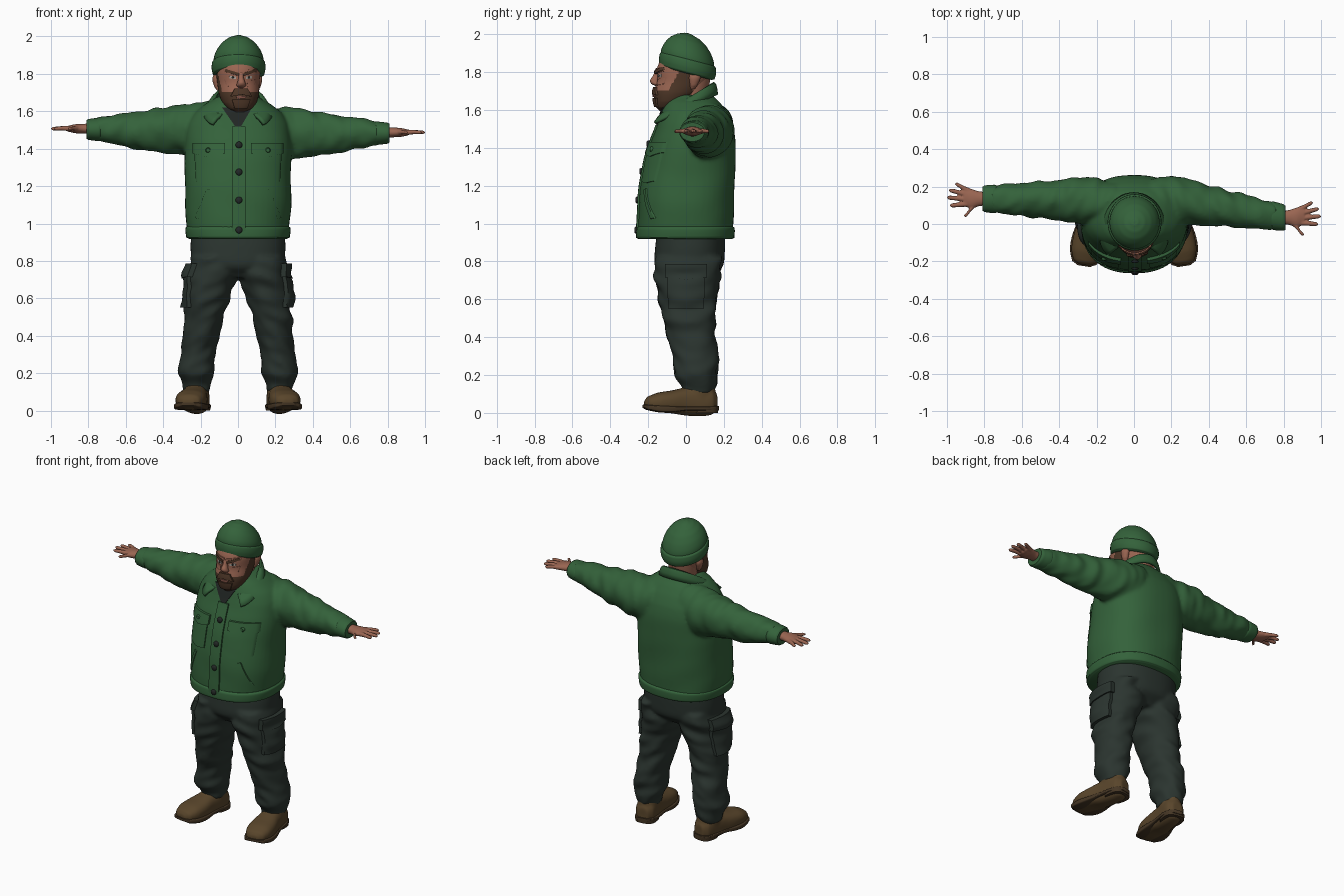
import bpy
import bmesh
from math import sin, cos, pi, radians
from mathutils import Vector, Matrix, noise
from mathutils.bvhtree import BVHTree

cube = bpy.data.objects.get("Cube")
if cube:
    bpy.data.objects.remove(cube)


def colour(name, r, g, b):
    mat = bpy.data.materials.new(name)
    mat.use_nodes = True
    mat.diffuse_color = (r, g, b, 1)
    shader = mat.node_tree.nodes["Principled BSDF"]
    shader.inputs["Base Color"].default_value = (r, g, b, 1)
    shader.inputs["Roughness"].default_value = 0.8
    return mat


green = colour("jacket green", 0.034, 0.122, 0.043)
charcoal = colour("trouser charcoal", 0.024, 0.035, 0.029)
leather = colour("boot leather", 0.1, 0.06, 0.024)
rubber = colour("sole brown", 0.06, 0.037, 0.018)
skin = colour("skin", 0.32, 0.13, 0.083)
hair = colour("beard brown", 0.075, 0.037, 0.02)
dark = colour("dark button", 0.016, 0.02, 0.018)
lip = colour("lip", 0.22, 0.085, 0.06)
white = colour("eye white", 0.4, 0.36, 0.32)


def finish(name, bm, mat):
    bmesh.ops.recalc_face_normals(bm, faces=bm.faces[:])
    mesh = bpy.data.meshes.new(name)
    bm.to_mesh(mesh)
    bm.free()
    return place(name, mesh, mat)


def place(name, mesh, mat):
    mesh.materials.clear()
    mesh.materials.append(mat)
    for poly in mesh.polygons:
        poly.use_smooth = True
    mesh.set_sharp_from_angle(angle=radians(50))
    obj = bpy.data.objects.new(name, mesh)
    bpy.context.collection.objects.link(obj)
    return obj


def refine(rows, steps):
    """Smoothly interpolate the section rows."""
    out = []
    for i in range(len(rows) - 1):
        p, q = rows[i], rows[i + 1]
        before, after = rows[max(i - 1, 0)], rows[min(i + 2, len(rows) - 1)]
        for k in range(steps):
            f = k / steps
            row = [p[0] + (q[0] - p[0]) * f]
            for a, b, c, d in list(zip(before, p, q, after))[1:]:
                row.append(b + f * (c - a + f * (2 * a - 5 * b + 4 * c - d + f * (3 * (b - c) + d - a))) / 2)
            out.append(row)
    return out + [rows[-1]]


def loft(name, mat, axis, rows, side=1, power=2.0, fold=0.0, freq=20, seg=48, steps=5):
    """Skin superellipse sections (position, centre, centre, radius, radius) along an axis."""
    bm = bmesh.new()
    rings = []
    for t, a, b, ra, rb in refine(rows, steps):
        ring = []
        for i in range(seg):
            c, s = cos(2 * pi * i / seg), sin(2 * pi * i / seg)
            k = 1 + fold * noise.noise(Vector((c + side * 3, s, t * freq + c * 0.8)))
            u = a + ra * k * (abs(c) ** (2 / power)) * (1 if c > 0 else -1)
            v = b + rb * k * (abs(s) ** (2 / power)) * (1 if s > 0 else -1)
            x, y, z = {"x": (t, u, v), "y": (u, t, v), "z": (u, v, t)}[axis]
            ring.append(bm.verts.new((x * side, y, z)))
        rings.append(ring)
    for low, high in zip(rings, rings[1:]):
        for i in range(seg):
            j = (i + 1) % seg
            bm.faces.new((low[i], low[j], high[j], high[i]))
    bm.faces.new(rings[0])
    bm.faces.new(rings[-1])
    return finish(name, bm, mat)


def merge(name, mat, parts, voxel, smooth):
    """Fuse overlapping parts into one continuous skin."""
    bm = bmesh.new()
    for part in parts:
        bm.from_mesh(part.data)
        bpy.data.objects.remove(part)
    body = finish(name, bm, mat)
    remesh = body.modifiers.new("fuse", "REMESH")
    remesh.mode = "VOXEL"
    remesh.voxel_size = voxel
    body.modifiers.new("soften", "SMOOTH").iterations = smooth
    graph = bpy.context.evaluated_depsgraph_get()
    mesh = bpy.data.meshes.new_from_object(body.evaluated_get(graph))
    bpy.data.objects.remove(body)
    return place(name, mesh, mat)


def tree_of(obj):
    return BVHTree.FromPolygons([v.co for v in obj.data.vertices], [p.vertices[:] for p in obj.data.polygons])


def surface(tree, h, z, side=0):
    """Point on a body from the front (side 0) or from one flank."""
    start = Vector((side, h, z)) if side else Vector((h, -1, z))
    way = Vector((-side, 0, 0)) if side else Vector((0, 1, 0))
    return tree.ray_cast(start, way)[0] or tree.find_nearest(start)[0], way


def panel(name, mat, tree, corners, thick, side=0, dip=0.0, n=12):
    """Thin plate wrapped on a body; corners run top start, top end, low end, low start."""
    bm = bmesh.new()
    tl, tr, br, bl = [Vector(c) for c in corners]
    grid = []
    for j in range(n + 1):
        for i in range(n + 1):
            f, g = i / n, j / n
            p = tl.lerp(tr, f).lerp(bl.lerp(br, f), g)
            spot, way = surface(tree, p.x, p.y - dip * g * (1 - abs(2 * f - 1)), side)
            grid.append(bm.verts.new(spot + way * 0.008))
    for j in range(n):
        for i in range(n):
            k = j * (n + 1) + i
            bm.faces.new((grid[k], grid[k + 1], grid[k + n + 2], grid[k + n + 1]))
    moved = bmesh.ops.extrude_face_region(bm, geom=bm.faces[:])["geom"]
    front = [v for v in moved if isinstance(v, bmesh.types.BMVert)]
    bmesh.ops.translate(bm, verts=front, vec=-way * (thick + 0.008))
    return finish(name, bm, mat)


def button(name, mat, tree, x, z, r, out):
    y = surface(tree, x, z)[0].y
    return loft(name, mat, "y", [(y + 0.01, x, z, r, r), (y - out * 0.7, x, z, r, r), (y - out, x, z, r * 0.7, r * 0.7)], seg=20, steps=2)


# Jacket: torso and sleeves fused, the arms swung slightly
parts = [loft("torso", green, "z", [
    (0.92, 0, -0.003, 0.27, 0.25), (1.05, 0, 0, 0.28, 0.252), (1.2, 0, 0.008, 0.285, 0.248),
    (1.34, 0, 0.025, 0.284, 0.238), (1.45, 0, 0.04, 0.282, 0.22), (1.53, 0, 0.047, 0.27, 0.197),
    (1.59, 0, 0.043, 0.235, 0.172), (1.64, 0, 0.035, 0.175, 0.143), (1.68, 0, 0.03, 0.11, 0.11)],
    power=2.35, fold=0.02, freq=7)]
cuffs = []
for side, label, y, slope, z in ((1, "left", 0.115, -0.16, 1.483), (-1, "right", 0.125, 0.02, 1.503)):
    def sleeve_row(x, ry, rz, drop=0.0):
        return (x, y + slope * (x - 0.3), z - drop, ry, rz)
    parts.append(loft("sleeve", green, "x", [
        sleeve_row(0.1, 0.1, 0.14, -0.015), sleeve_row(0.2, 0.125, 0.142), sleeve_row(0.3, 0.123, 0.135),
        sleeve_row(0.42, 0.105, 0.118, 0.005), sleeve_row(0.54, 0.095, 0.1, 0.005), sleeve_row(0.66, 0.084, 0.08),
        sleeve_row(0.76, 0.072, 0.062)], side, fold=0.13, freq=17, steps=12))
    loft(label + "_cuff", green, "x", [sleeve_row(0.73, 0.07, 0.06), sleeve_row(0.745, 0.076, 0.062),
                                       sleeve_row(0.8, 0.071, 0.056), sleeve_row(0.81, 0.064, 0.05)], side)
    # Hand: palm, thumb and four tapered fingers
    wy, wz = y + slope * 0.5, z + 0.004
    hand = [loft("palm", skin, "x", [(0.78, wy, wz, 0.036, 0.028), (0.83, wy, wz, 0.04, 0.026),
                                     (0.87, wy, wz, 0.053, 0.024), (0.91, wy + 0.012, wz, 0.05, 0.016)], side)]
    for tip, start, spread, reach in ((0.91, 0.835, -0.02, -0.09), (0.985, 0.885, -0.028, -0.036),
                                      (1.0, 0.885, -0.003, 0.006), (0.99, 0.885, 0.022, 0.045), (0.957, 0.88, 0.043, 0.078)):
        mid = (start + tip) / 2
        hand.append(loft("finger", skin, "x", [
            (start, wy + spread, wz, 0.015, 0.015), (mid, wy + (spread + reach) / 2, wz + 0.002, 0.013, 0.012),
            (tip - 0.01, wy + reach * 0.98, wz, 0.011, 0.01), (tip, wy + reach, wz, 0.004, 0.004)], side, seg=16))
    merge(label + "_hand", skin, hand, 0.005, 3)
jacket = merge("jacket", green, parts, 0.011, 4)
coat = tree_of(jacket)

# Jacket details: hem, placket, pockets, buttons
loft("jacket_hem", green, "z", [(0.918, 0, -0.004, 0.262, 0.247), (0.925, 0, -0.004, 0.276, 0.259),
                                (0.975, 0, -0.002, 0.282, 0.259), (0.985, 0, -0.002, 0.272, 0.25)], power=2.35, seg=72)
panel("placket", green, coat, [(-0.033, 1.52), (0.04, 1.52), (0.04, 0.93), (-0.033, 0.93)], 0.01, n=20)
for z in (1.42, 1.275, 1.125, 0.965):
    button("front_button", dark, coat, 0.005, z, 0.018, 0.02)
for side, label in ((1, "left"), (-1, "right")):
    panel(label + "_chest_pocket", green, coat, [(side * 0.08, 1.4), (side * 0.235, 1.4), (side * 0.225, 1.225), (side * 0.085, 1.225)], 0.008, dip=0.012)
    panel(label + "_chest_flap", green, coat, [(side * 0.07, 1.43), (side * 0.242, 1.43), (side * 0.242, 1.375), (side * 0.07, 1.375)], 0.016, dip=0.022)
    button(label + "_flap_button", green, coat, side * 0.16, 1.392, 0.014, 0.024)
    panel(label + "_welt_pocket", green, coat, [(side * 0.15, 1.18), (side * 0.168, 1.185), (side * 0.232, 1.03), (side * 0.212, 1.025)], 0.008)

# Dark shirt showing in the open neck
panel("shirt_front", dark, coat, [(-0.085, 1.62), (0.075, 1.62), (0.008, 1.505), (-0.005, 1.505)], 0.007)

# Folded collar
bm = bmesh.new()
columns = []
for i in range(41):
    a = radians(-157 + 314 * i / 40)
    top = Vector((0.118 * sin(a), 0.022 + 0.122 * cos(a), 1.657 + 0.082 * cos(a)))
    low = Vector((0.18 * sin(a * 0.84), -0.008 + 0.17 * cos(a), 1.602 + 0.078 * cos(a)))
    columns.append([bm.verts.new(top.lerp(low, f) + Vector((0, 0, 0.02 * sin(pi * f)))) for f in (0, 0.25, 0.5, 0.75, 1)])
for left, right in zip(columns, columns[1:]):
    for k in range(4):
        bm.faces.new((left[k], left[k + 1], right[k + 1], right[k]))
collar = finish("collar", bm, green)
collar.modifiers.new("thickness", "SOLIDIFY").thickness = 0.016
collar.modifiers["thickness"].offset = 0

# Trousers: hips and two creased legs fused
parts = [loft("hips", charcoal, "z", [
    (0.71, 0, 0.01, 0.15, 0.12), (0.77, 0, 0.015, 0.235, 0.178), (0.85, 0, 0.02, 0.253, 0.185), (0.97, 0, 0.028, 0.25, 0.18)], power=2.3)]
for side in (1, -1):
    parts.append(loft("leg", charcoal, "z", [
        (0.1, 0.222, 0.065, 0.068, 0.08), (0.14, 0.222, 0.068, 0.076, 0.09), (0.2, 0.226, 0.05, 0.096, 0.115),
        (0.3, 0.212, 0.052, 0.093, 0.12), (0.4, 0.197, 0.028, 0.098, 0.127), (0.5, 0.182, 0.015, 0.105, 0.137),
        (0.6, 0.163, 0.01, 0.118, 0.152), (0.7, 0.14, 0.008, 0.131, 0.17), (0.82, 0.13, 0.012, 0.125, 0.175)],
        side, power=2.2, fold=0.14, freq=16, steps=10))
trousers = merge("trousers", charcoal, parts, 0.011, 4)
cloth = tree_of(trousers)
for side, label in ((1, "left"), (-1, "right")):
    panel(label + "_cargo_pocket", charcoal, cloth, [(-0.1, 0.76), (0.1, 0.76), (0.095, 0.55), (-0.095, 0.55)], 0.02, side)
    panel(label + "_cargo_flap", charcoal, cloth, [(-0.11, 0.785), (0.11, 0.785), (0.11, 0.715), (-0.11, 0.715)], 0.028, side, dip=0.01)

# Boots: fused upper, sole and heel block, toes turned out
for side, label in ((1, "left"), (-1, "right")):
    upper = [loft("vamp", leather, "y", [
        (-0.222, 0, 0.045, 0.03, 0.02), (-0.205, 0, 0.05, 0.06, 0.036), (-0.15, 0, 0.055, 0.08, 0.052),
        (-0.08, 0, 0.058, 0.081, 0.06), (0, 0, 0.06, 0.07, 0.074), (0.08, 0, 0.06, 0.066, 0.078),
        (0.135, 0, 0.06, 0.06, 0.07), (0.165, 0, 0.055, 0.035, 0.045)], power=2.5),
        loft("ankle", leather, "z", [(0.05, 0, 0.07, 0.065, 0.09), (0.1, 0, 0.07, 0.066, 0.09), (0.155, 0, 0.07, 0.062, 0.08)])]
    boot = [merge(label + "_boot", leather, upper, 0.008, 4),
            loft(label + "_sole", rubber, "y", [
                (-0.228, 0, 0.035, 0.035, 0.008), (-0.21, 0, 0.03, 0.066, 0.013), (-0.15, 0, 0.022, 0.088, 0.017),
                (-0.08, 0, 0.02, 0.088, 0.016), (0, 0, 0.024, 0.074, 0.012), (0.1, 0, 0.024, 0.072, 0.012),
                (0.15, 0, 0.024, 0.058, 0.012), (0.172, 0, 0.024, 0.03, 0.012)], power=6),
            loft(label + "_heel", rubber, "z", [(0, 0, 0.1, 0.066, 0.068), (0.025, 0, 0.1, 0.068, 0.07)], power=2.8)]
    for piece in boot:
        piece.data.transform(Matrix.Translation((side * 0.232, 0, 0)) @ Matrix.Rotation(side * radians(9), 4, "Z"))

# Head, with the beard chosen by a cheek line
head = loft("head", skin, "z", [
    (1.595, 0, -0.105, 0.035, 0.035), (1.615, 0, -0.095, 0.065, 0.064), (1.645, 0, -0.075, 0.09, 0.092),
    (1.69, 0, -0.05, 0.106, 0.119), (1.75, 0, -0.02, 0.112, 0.135), (1.82, 0, -0.006, 0.116, 0.147),
    (1.89, 0, 0, 0.1, 0.125)], power=2.15, seg=96, steps=9)
head.data.materials.append(hair)
for poly in head.data.polygons:
    c = poly.center
    if c.y < 0.025 and c.z < 1.702 + min(max((c.y + 0.105) * 1.8, 0), 0.11):
        poly.material_index = 1
face = tree_of(head)
head_parts = [
    head,
    loft("neck", skin, "z", [(1.5, 0, 0.02, 0.09, 0.09), (1.64, 0, 0.025, 0.085, 0.085), (1.78, 0, 0.03, 0.095, 0.1)]),
    loft("nose", skin, "z", [(1.725, 0, -0.15, 0.014, 0.012), (1.737, 0, -0.161, 0.025, 0.023), (1.755, 0, -0.167, 0.021, 0.024),
                             (1.78, 0, -0.156, 0.014, 0.02), (1.81, 0, -0.148, 0.016, 0.015)], seg=24),
    panel("moustache", hair, face, [(-0.035, 1.722), (0.035, 1.722), (0.058, 1.678), (-0.058, 1.678)], 0.012, dip=-0.012),
    panel("lower_lip", lip, face, [(-0.03, 1.683), (0.03, 1.683), (0.022, 1.668), (-0.022, 1.668)], 0.008),
    panel("chin_beard", hair, face, [(-0.05, 1.664), (0.05, 1.664), (0.035, 1.615), (-0.035, 1.615)], 0.009)]
for s in (1, -1):
    head_parts += [
        panel("brow_ridge", skin, face, [(s * 0.008, 1.818), (s * 0.09, 1.828), (s * 0.085, 1.806), (s * 0.008, 1.79)], 0.007),
        panel("eyebrow", hair, face, [(s * 0.012, 1.805), (s * 0.08, 1.826), (s * 0.084, 1.812), (s * 0.014, 1.789)], 0.013),
        panel("eye", white, face, [(s * 0.026, 1.785), (s * 0.062, 1.79), (s * 0.06, 1.775), (s * 0.028, 1.773)], 0.003),
        button("iris", dark, face, s * 0.043, 1.781, 0.007, 0.005),
        panel("cheek", skin, face, [(s * 0.032, 1.762), (s * 0.085, 1.77), (s * 0.075, 1.735), (s * 0.036, 1.73)], 0.006),
        loft("ear", skin, "z", [(1.71, 0.1, 0.025, 0.01, 0.012), (1.73, 0.108, 0.03, 0.016, 0.02),
                                (1.77, 0.114, 0.035, 0.02, 0.03), (1.8, 0.112, 0.035, 0.015, 0.025)], s, seg=20)]
for part in head_parts:
    part.data.transform(Matrix.Rotation(radians(6), 4, "Z"))

# Knitted hat: rolled band and dome, tipped back
band = loft("hat_band", green, "z", [
    (-0.002, 0, 0, 0.128, 0.138), (0.006, 0, 0, 0.138, 0.15), (0.035, 0, -0.004, 0.144, 0.156),
    (0.066, 0, -0.01, 0.141, 0.152), (0.076, 0, -0.012, 0.13, 0.14)])
dome = loft("hat_dome", green, "z", [
    (0.05, 0, -0.01, 0.133, 0.146), (0.09, 0, -0.018, 0.132, 0.143), (0.13, 0, -0.026, 0.116, 0.125),
    (0.165, 0, -0.034, 0.089, 0.096), (0.19, 0, -0.04, 0.055, 0.058), (0.203, 0, -0.044, 0.02, 0.02), (0.205, 0, -0.044, 0.004, 0.004)])
for part in (band, dome):
    part.data.transform(Matrix.Translation((0.003, 0.003, 1.795)) @ Matrix.Rotation(radians(-15), 4, "X"))
